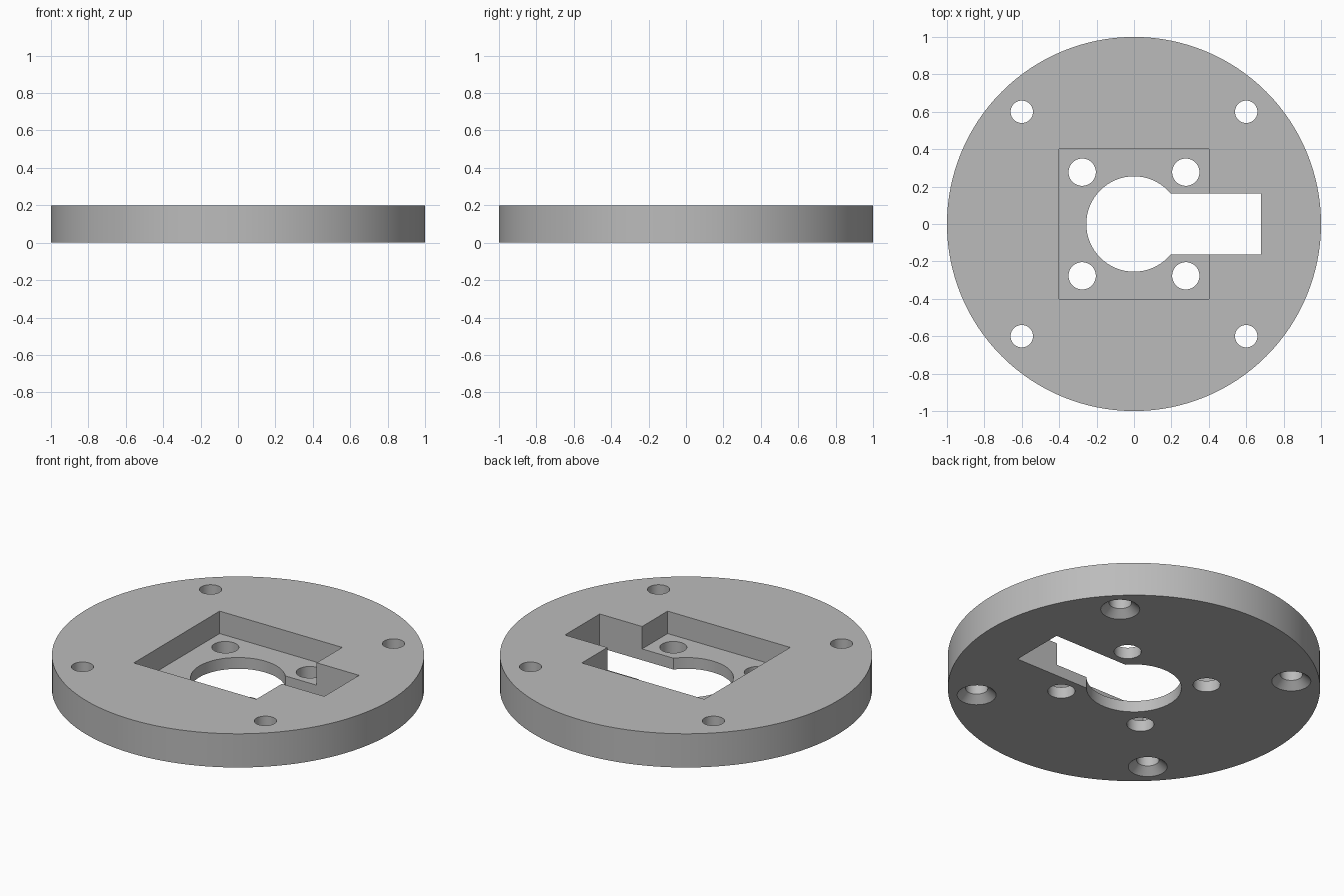
import bpy
import math

if "Cube" in bpy.data.objects:
    bpy.data.objects.remove(bpy.data.objects["Cube"], do_unlink=True)

THICKNESS = 0.2
FLOOR_Z = 0.067      # floor of the square pocket
SINK_DEPTH = 0.04    # countersink depth
OVER = 0.05          # cutter overshoot past the surfaces

grey = bpy.data.materials.new("plain grey")
grey.use_nodes = True
colour = (0.5, 0.5, 0.5, 1)
grey.diffuse_color = colour
grey.node_tree.nodes["Principled BSDF"].inputs["Base Color"].default_value = colour


def cone(name, x, y, r_low, r_high, z_low, z_high, sides=64):
    bpy.ops.mesh.primitive_cone_add(
        vertices=sides, radius1=r_low, radius2=r_high, depth=z_high - z_low,
        location=(x, y, (z_low + z_high) / 2))
    obj = bpy.context.object
    obj.name = name
    obj.data.materials.append(grey)
    return obj


def box(name, x0, x1, half_y, z0, z1):
    bpy.ops.mesh.primitive_cube_add(size=1, location=((x0 + x1) / 2, 0, (z0 + z1) / 2))
    obj = bpy.context.object
    obj.name = name
    obj.dimensions = (x1 - x0, 2 * half_y, z1 - z0)
    bpy.ops.object.transform_apply(location=False, rotation=False, scale=True)
    obj.data.materials.append(grey)
    return obj


def cut(target, cutter):
    cutter.hide_render = True
    mod = target.modifiers.new(cutter.name, "BOOLEAN")
    mod.operation = "DIFFERENCE"
    mod.solver = "EXACT"
    mod.object = cutter
    bpy.ops.object.select_all(action="DESELECT")
    target.select_set(True)
    bpy.context.view_layer.objects.active = target
    bpy.ops.object.modifier_apply(modifier=mod.name)
    bpy.data.objects.remove(cutter, do_unlink=True)


# Round base plate
plate = cone("mounting_plate", 0, 0, 1, 1, 0, THICKNESS, sides=128)
top, bottom = THICKNESS + OVER, -OVER

# Square pocket, central bore and side slot
cut(plate, box("pocket_cutter", -0.402, 0.402, 0.402, FLOOR_Z, top))
cut(plate, cone("bore_cutter", 0, 0, 0.255, 0.255, bottom, top))
cut(plate, box("slot_cutter", 0, 0.68, 0.163, bottom, top))

for sx in (-1, 1):
    for sy in (-1, 1):
        # Holes through the pocket floor
        x, y = sx * 0.277, sy * 0.277
        cut(plate, cone("inner_hole_cutter", x, y, 0.073, 0.073, bottom, FLOOR_Z + OVER, 48))
        # Outer screw holes, countersunk from below
        x, y = sx * 0.6, sy * 0.6
        cut(plate, cone("outer_hole_cutter", x, y, 0.06, 0.06, bottom, top, 48))
        slope = (0.105 - 0.06) / SINK_DEPTH
        cut(plate, cone("countersink_cutter", x, y, 0.105 + slope * OVER, 0.06,
                        bottom, SINK_DEPTH, 48))

# Smooth curved walls, crisp edges
bpy.ops.object.select_all(action="DESELECT")
plate.select_set(True)
bpy.context.view_layer.objects.active = plate
bpy.ops.object.shade_smooth_by_angle(angle=math.radians(30))
